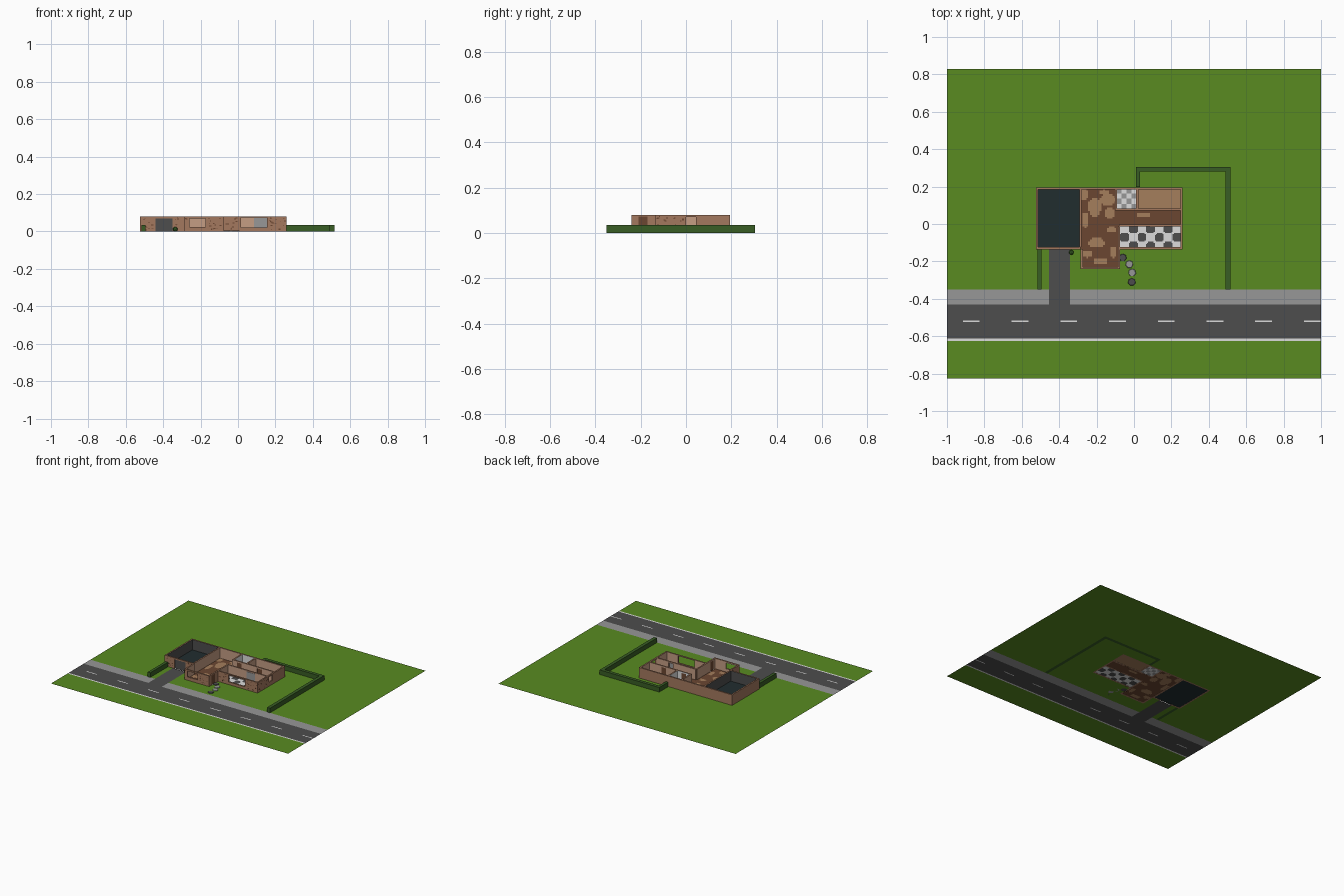
import bpy, bmesh, math, random

cube = bpy.data.objects.get("Cube")
if cube:
    bpy.data.objects.remove(cube, do_unlink=True)
random.seed(4)

COLOURS = {
    "grass": (0.10, 0.26, 0.015), "hedge_green": (0.04, 0.11, 0.018),
    "asphalt": (0.075, 0.075, 0.075), "pavement_grey": (0.31, 0.31, 0.31),
    "white": (0.72, 0.72, 0.72), "garage_floor_dark": (0.015, 0.026, 0.028),
    "dark_brown": (0.147, 0.062, 0.031), "tan_wood": (0.376, 0.21, 0.107),
    "brick": (0.37, 0.19, 0.113), "pink_plaster": (0.56, 0.34, 0.23),
}
MATS = {}
for name, rgb in COLOURS.items():
    m = bpy.data.materials.new(name)
    m.use_nodes = True
    m.diffuse_color = (*rgb, 1)
    m.node_tree.nodes["Principled BSDF"].inputs["Base Color"].default_value = (*rgb, 1)
    MATS[name] = m


def finish(name, bm, mats):
    mesh = bpy.data.meshes.new(name)
    bm.to_mesh(mesh)
    bm.free()
    for m in mats:
        mesh.materials.append(MATS[m])
    ob = bpy.data.objects.new(name, mesh)
    bpy.context.collection.objects.link(ob)
    return ob


def add_box(bm, x0, x1, y0, y1, z0, z1):
    vs = bmesh.ops.create_cube(bm, size=1)["verts"]
    for v in vs:
        v.co = (x1 if v.co.x > 0 else x0, y1 if v.co.y > 0 else y0, z1 if v.co.z > 0 else z0)


def box(name, mat, *bounds):
    bm = bmesh.new()
    add_box(bm, *bounds)
    return finish(name, bm, [mat])


def sheet(name, xs, ys, z, rule):
    """Flat grid whose cells take the colour given by rule(x, y); None leaves a hole."""
    bm = bmesh.new()
    mats = []
    grid = [[bm.verts.new((x, y, z)) for x in xs] for y in ys]
    for j in range(len(ys) - 1):
        for i in range(len(xs) - 1):
            mat = rule((xs[i] + xs[i + 1]) / 2, (ys[j] + ys[j + 1]) / 2)
            if mat is None:
                continue
            if mat not in mats:
                mats.append(mat)
            f = bm.faces.new((grid[j][i], grid[j][i + 1], grid[j + 1][i + 1], grid[j + 1][i]))
            f.material_index = mats.index(mat)
    bmesh.ops.delete(bm, geom=[v for v in bm.verts if not v.link_faces], context="VERTS")
    return finish(name, bm, mats)


def steps(a, b, size):
    n = max(1, round((b - a) / size))
    return [a + (b - a) * i / n for i in range(n + 1)]


def inside(r, x, y):
    return r[0] < x < r[1] and r[2] < y < r[3]


# Site: grass, pavement, road with dashes, driveway; holes under house and hedges
HOUSE = (-0.525, 0.26, -0.135, 0.195)
PORCH = (-0.285, -0.075, -0.24, -0.135)
HEDGES = {
    "left_hedge": (-0.517, -0.495, -0.35, -0.137),
    "back_hedge": (0.012, 0.515, 0.28, 0.305),
    "right_hedge": (0.49, 0.515, -0.35, 0.28),
    "short_hedge": (0.012, 0.032, 0.197, 0.28),
}
painted = [((-1, 1, -0.825, 0.83), "grass"), ((-1, 1, -0.43, -0.35), "pavement_grey"),
           ((-1, 1, -0.613, -0.43), "asphalt"), ((-1, 1, -0.625, -0.613), "white"),
           ((-0.455, -0.342, -0.43, -0.135), "asphalt")]
for i in range(8):
    x = -0.915 + 0.2605 * i
    painted.append(((x, min(1, x + 0.09), -0.525, -0.517), "white"))
painted += [(r, None) for r in [HOUSE, PORCH, *HEDGES.values()]]


def site_rule(x, y):
    return [mat for r, mat in painted if inside(r, x, y)][-1]


sheet("site_ground", sorted({v for r, _ in painted for v in r[:2]}),
      sorted({v for r, _ in painted for v in r[2:]}), 0, site_rule)

# Hedges and a small bush
for name, r in HEDGES.items():
    box(name, "hedge_green", *r, 0, 0.035)
bm = bmesh.new()
bmesh.ops.create_icosphere(bm, subdivisions=2, radius=0.013)
bmesh.ops.translate(bm, verts=bm.verts, vec=(-0.335, -0.152, 0.012))
finish("bush", bm, ["hedge_green"])

# Stepping stones
for i, (x, y, mat) in enumerate([(-0.06, -0.18, "asphalt"), (-0.025, -0.215, "pavement_grey"),
                                 (-0.01, -0.26, "pavement_grey"), (-0.012, -0.31, "asphalt")]):
    bm = bmesh.new()
    bmesh.ops.create_cone(bm, cap_ends=True, segments=7, radius1=0.021, radius2=0.019, depth=0.004)
    bmesh.ops.translate(bm, verts=bm.verts, vec=(x, y, 0.002))
    finish(f"stepping_stone_{i + 1}", bm, [mat])

# Room floors
FZ = 0.001
GARAGE = (-0.515, -0.29, -0.125, 0.185)
BATH = (-0.095, 0.015, 0.08, 0.19)
BEDROOM = (0.02, 0.255, 0.08, 0.19)
KITCHEN = (-0.075, 0.255, -0.13, -0.012)
sheet("garage_floor", GARAGE[:2], GARAGE[2:], FZ, lambda x, y: "garage_floor_dark")
sheet("bedroom_floor", BEDROOM[:2], BEDROOM[2:], FZ, lambda x, y: "tan_wood")


def bath_rule(x, y):
    odd = (math.floor((x - BATH[0]) / 0.0275) + math.floor((y - BATH[2]) / 0.0275)) % 2
    return "pavement_grey" if odd else "white"


def kitchen_rule(x, y):
    u, v = (x - KITCHEN[0]) / 0.047, (y - KITCHEN[2] + 0.012) / 0.047
    du, dv = abs(u % 1 - 0.5), abs(v % 1 - 0.5)
    dark = (math.floor(u) + math.floor(v)) % 2 and du + dv < 0.8
    return "asphalt" if dark else "white"


# Tan patches on the brown hall floor: centre x, y and radii
patches = [(-0.27, 0.16, 0.03, 0.03), (-0.14, 0.13, 0.045, 0.03), (-0.21, 0.09, 0.035, 0.05),
           (-0.16, 0.17, 0.03, 0.015), (-0.26, 0.02, 0.02, 0.04), (-0.13, 0.06, 0.03, 0.03),
           (-0.2, -0.1, 0.045, 0.025), (-0.12, -0.03, 0.03, 0.015), (-0.25, -0.16, 0.03, 0.02),
           (-0.18, -0.2, 0.04, 0.018), (-0.11, -0.15, 0.02, 0.03), (0.05, 0.05, 0.04, 0.012)]


def hall_rule(x, y):
    if any(inside(r, x, y) for r in (BATH, BEDROOM, KITCHEN)):
        return None
    if y < -0.13 and x > -0.08:
        return None
    tan = any(((x - a) / c) ** 2 + ((y - b) / d) ** 2 < 1 for a, b, c, d in patches)
    return "tan_wood" if tan else "dark_brown"


sheet("bath_floor", steps(*BATH[:2], 0.0275), steps(*BATH[2:], 0.0275), FZ, bath_rule)
sheet("kitchen_floor", steps(*KITCHEN[:2], 0.006), steps(*KITCHEN[2:], 0.006), FZ, kitchen_rule)
sheet("hall_floor", steps(-0.285, 0.255, 0.01), steps(-0.235, 0.19, 0.01), FZ - 0.0005, hall_rule)

# Walls: boxes around openings, each side in its own colour
H, T = 0.08, 0.011


def wall(name, axis, at, a, b, low, high, openings=()):
    bm = bmesh.new()

    def piece(s, e, z0, z1):
        if e - s > 1e-4 and z1 - z0 > 1e-4:
            span, side = (s, e), (at - T / 2, at + T / 2)
            add_box(bm, *(span + side if axis == "x" else side + span), z0, z1)

    pos = a
    for s, e, z0, z1 in openings:
        piece(pos, s, 0, H)
        piece(s, e, 0, z0)
        piece(s, e, z1, H)
        pos = e
    piece(pos, b, 0, H)
    bm.normal_update()
    for f in bm.faces:
        n = f.normal.y if axis == "x" else f.normal.x
        f.material_index = 1 if n < -0.5 else 2 if n > 0.5 else 0
    return finish(name, bm, ["brick", low, high])


P, D, W = "pink_plaster", "asphalt", "white"
window = (0.015, 0.155, 0.02, 0.074)
wall("garage_front_wall", "x", -0.1295, -0.525, -0.285, "brick", D, [(-0.44, -0.35, 0, 0.07)])
wall("garage_back_wall", "x", 0.1895, -0.525, -0.285, D, "brick")
wall("garage_left_wall", "y", -0.5195, -0.124, 0.184, "brick", D)
wall("garage_inner_wall", "y", -0.2855, -0.124, 0.184, D, P)
wall("hall_back_wall", "x", 0.1895, -0.285, -0.096, P, "brick")
wall("bath_back_wall", "x", 0.1895, -0.096, 0.018, W, "brick")
wall("bedroom_back_wall", "x", 0.1895, 0.018, 0.26, P, "brick")
wall("side_wall", "y", 0.2545, -0.124, 0.184, P, "brick", [(0.0, 0.045, 0.03, 0.07)])
wall("kitchen_front_wall", "x", -0.1295, -0.075, 0.26, "brick", P, [window])
wall("porch_front_wall", "x", -0.2345, -0.285, -0.075, "brick", P, [(-0.26, -0.175, 0.025, 0.07)])
wall("porch_left_wall", "y", -0.2795, -0.229, -0.135, "brick", P)
wall("porch_right_wall", "y", -0.0805, -0.229, -0.135, P, "brick", [(-0.21, -0.17, 0, 0.072)])
wall("kitchen_side_wall", "y", -0.0805, -0.135, -0.01, P, P)
wall("kitchen_back_wall", "x", -0.0085, -0.08, 0.249, P, P, [(0.11, 0.15, 0, 0.07)])
wall("bath_side_wall", "y", -0.096, 0.08, 0.184, P, W)
wall("bath_bedroom_wall", "y", 0.0175, 0.08, 0.184, W, P)
wall("bath_front_wall", "x", 0.0775, -0.101, 0.018, P, W, [(-0.06, -0.02, 0, 0.07)])
wall("bedroom_front_wall", "x", 0.0775, 0.018, 0.249, P, P, [(0.11, 0.15, 0, 0.07)])

# Doors
box("garage_door", "asphalt", -0.44, -0.35, -0.132, -0.127, 0, 0.07)
box("front_door", "dark_brown", -0.083, -0.077, -0.21, -0.17, 0, 0.072)
box("bedroom_door", "dark_brown", 0.11, 0.15, 0.075, 0.08, 0, 0.07)
box("bath_door", "dark_brown", -0.06, -0.02, 0.075, 0.08, 0, 0.07)
box("kitchen_door", "pavement_grey", 0.085, 0.155, -0.017, -0.0145, 0.002, 0.072)

# Dark bricks scattered over the front and side faces
bm = bmesh.new()
blocked = [(-0.45, -0.34), (-0.27, -0.165), (0.005, 0.165)]
for k in range(110):
    u, z = random.uniform(-0.515, 0.25), random.uniform(0.004, 0.072)
    w, h = random.uniform(0.004, 0.012), random.uniform(0.003, 0.006)
    if any(s - w < u < e for s, e in blocked) and z < 0.075:
        continue
    y = -0.24 if -0.285 < u < -0.087 else -0.135
    if -0.087 <= u < -0.075 or -0.297 < u <= -0.285:
        continue
    add_box(bm, u, u + w, y - 0.0006, y + 0.001, z, z + h)
for k in range(22):
    v, z = random.uniform(-0.13, -0.015), random.uniform(0.004, 0.072)
    add_box(bm, 0.259, 0.2606, v, v + random.uniform(0.004, 0.011), z, z + 0.004)
finish("dark_bricks", bm, ["dark_brown"])
